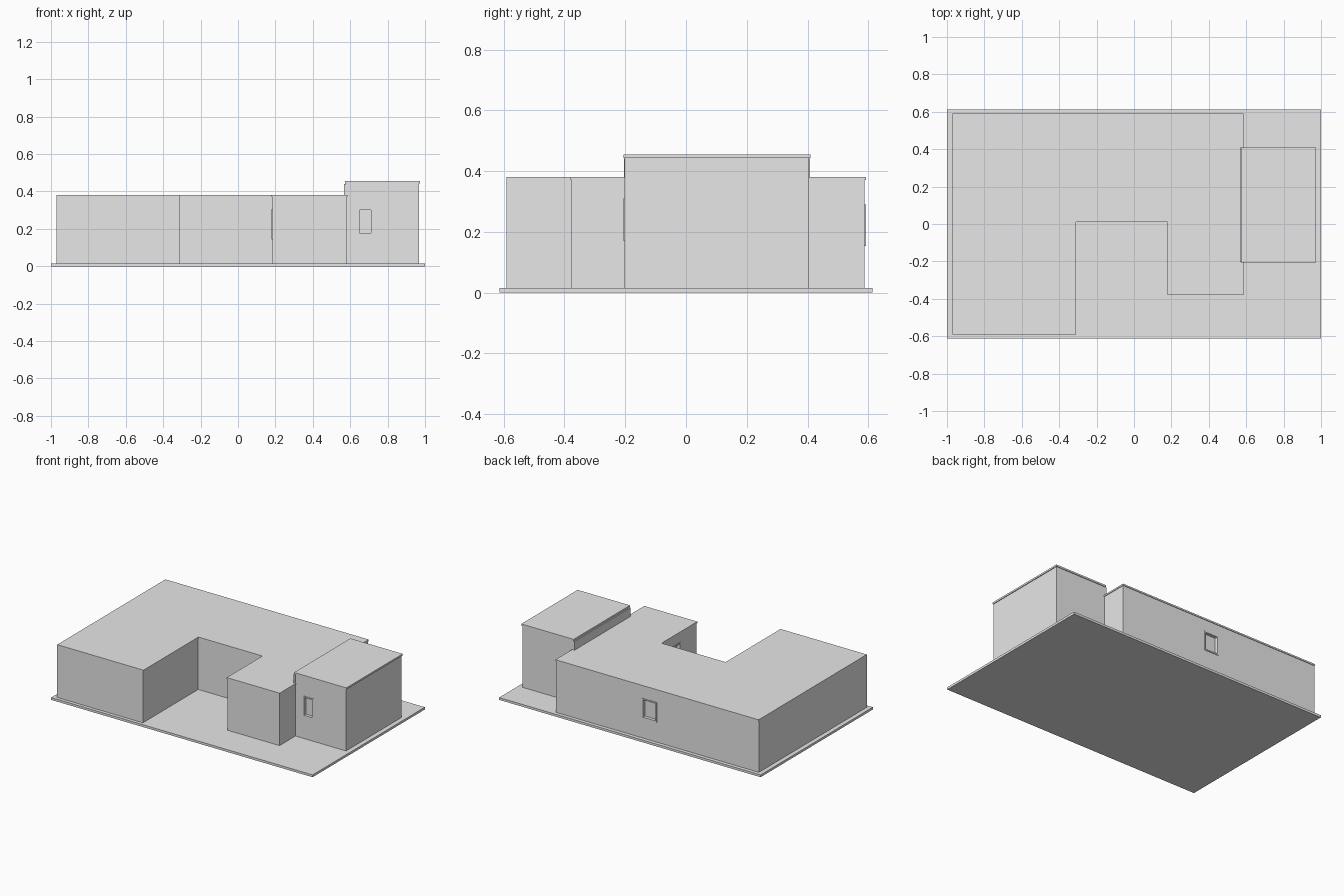
import bpy, bmesh
from mathutils import Matrix, Vector

if "Cube" in bpy.data.objects:
    bpy.data.objects.remove(bpy.data.objects["Cube"])

grey = bpy.data.materials.new("light_grey")
grey.diffuse_color = (0.8, 0.8, 0.8, 1)
grey.use_nodes = True
grey.node_tree.nodes["Principled BSDF"].inputs["Base Color"].default_value = grey.diffuse_color


def finish(name, bm):
    bmesh.ops.recalc_face_normals(bm, faces=bm.faces)
    me = bpy.data.meshes.new(name)
    bm.to_mesh(me)
    bm.free()
    me.materials.append(grey)
    ob = bpy.data.objects.new(name, me)
    bpy.context.collection.objects.link(ob)
    return ob


def prism(name, outline, z0, z1):
    bm = bmesh.new()
    face = bm.faces.new([bm.verts.new((x, y, z0)) for x, y in outline])
    out = bmesh.ops.extrude_face_region(bm, geom=[face])
    top = [v for v in out["geom"] if isinstance(v, bmesh.types.BMVert)]
    bmesh.ops.translate(bm, verts=top, vec=(0, 0, z1 - z0))
    return finish(name, bm)


def rect(x0, x1, y0, y1):
    return [(x0, y0), (x1, y0), (x1, y1), (x0, y1)]


def add_box(bm, lo, hi):
    lo, hi = Vector(lo), Vector(hi)
    mat = Matrix.Translation((lo + hi) / 2) @ Matrix.Diagonal((*(hi - lo), 1))
    bmesh.ops.create_cube(bm, size=1, matrix=mat)


def window(name, wall, center, width, height, turn):
    """Recessed framed window; before turning, outward is -y."""
    place = Matrix.Translation(center) @ Matrix.Rotation(turn, 4, "Z")
    w, h, bar, out, deep = width / 2, height / 2, 0.009, -0.004, 0.03
    # opening in the wall
    bm = bmesh.new()
    add_box(bm, (-w + .002, -.02, -h + .002), (w - .002, deep, h - .002))
    cutter = finish(name + "_cutter", bm)
    cutter.matrix_world = place
    cutter.hide_render = True
    cutter.hide_viewport = True
    mod = wall.modifiers.new("opening", "BOOLEAN")
    mod.operation = "DIFFERENCE"
    mod.object = cutter
    mod.solver = "EXACT"
    # frame bars
    bm = bmesh.new()
    for s in (-1, 1):
        xs = sorted((s * w, s * (w - bar)))
        zs = sorted((s * h, s * (h - bar)))
        add_box(bm, (xs[0], out, -h), (xs[1], deep, h))
        add_box(bm, (-w + bar, out, zs[0]), (w - bar, deep, zs[1]))
    finish(name + "_frame", bm).matrix_world = place
    # pane
    bm = bmesh.new()
    add_box(bm, (-w + bar, .018, -h + bar), (w - bar, .024, h - bar))
    finish(name + "_pane", bm).matrix_world = place


def u_plan(d):
    """U-shaped plan, edges with eaves pulled in by d."""
    return [(-.97, -.59), (-.31 - d, -.59), (-.31 - d, .01 + d),
            (.18 + d, .01 + d), (.18 + d, -.38 + d), (.585 - d, -.38 + d),
            (.585 - d, .592 - d), (-.97, .592 - d)]


# ground slab
prism("base_slab", rect(-1, 1, -.613, .613), 0, .016)

# low U-shaped building with thin roof
main_walls = prism("main_walls", u_plan(.004), .016, .37)
prism("main_roof", u_plan(0), .37, .381)

# taller block on the right, with step along its left side
tall_walls = prism("tall_walls", rect(.578, .968, -.202, .405), .016, .443)
prism("tall_roof", rect(.573, .973, -.206, .41), .443, .455)
prism("tall_side_step", rect(.567, .58, -.204, .408), .381, .441)

# windows
PI = 3.14159265
window("front_window", tall_walls, (.68, -.202, .24), .08, .14, 0)
window("back_window", main_walls, (-.133, .588, .222), .112, .137, PI)
window("court_window", main_walls, (.184, -.14, .225), .12, .165, -PI / 2)
